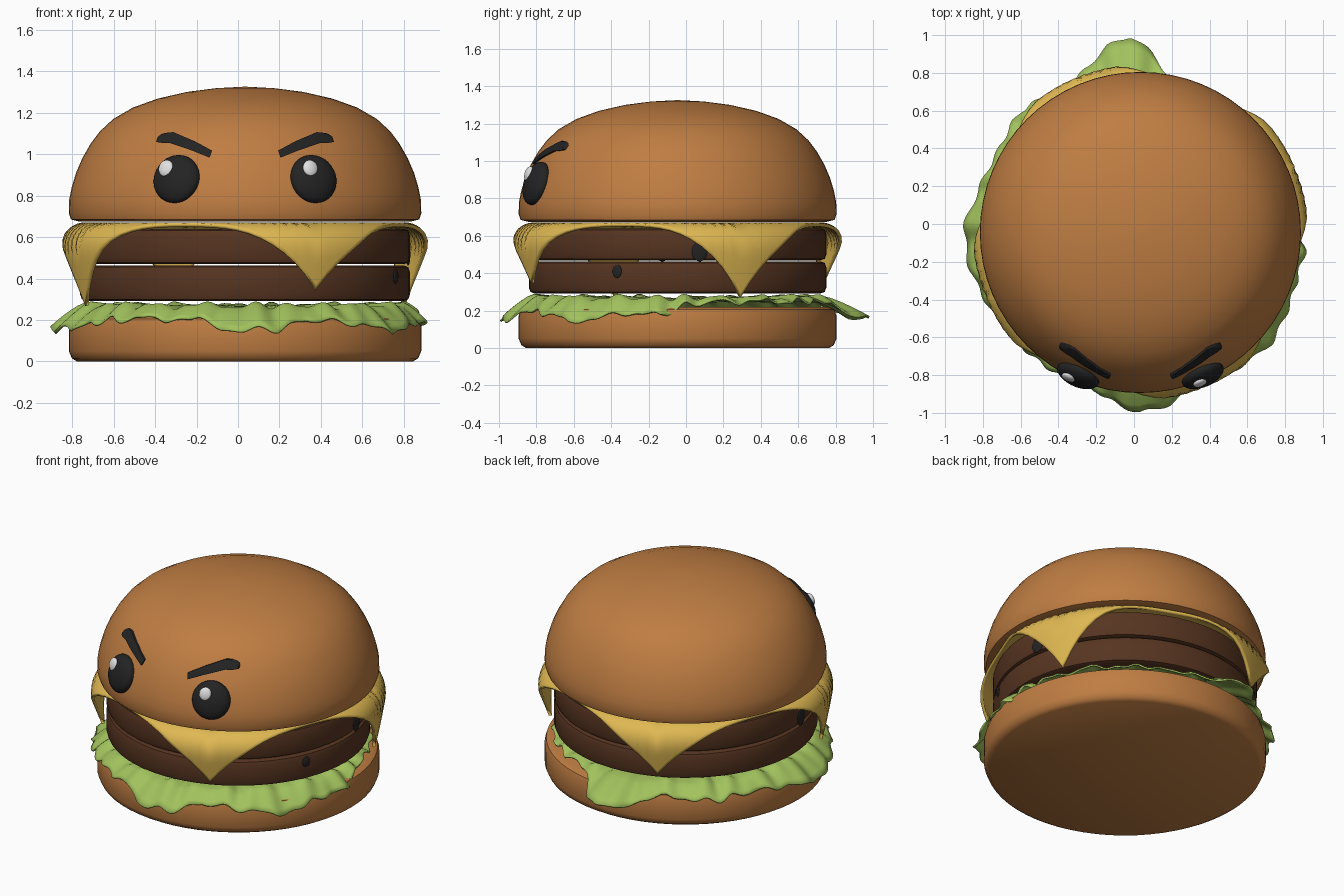
import bpy, bmesh, math
from mathutils import Vector, Matrix

if "Cube" in bpy.data.objects:
    bpy.data.objects.remove(bpy.data.objects["Cube"])

CX, CY = 0.034, -0.045      # burger axis


def material(name, rgb):
    m = bpy.data.materials.new(name)
    m.diffuse_color = (*rgb, 1)
    m.use_nodes = True
    m.node_tree.nodes["Principled BSDF"].inputs["Base Color"].default_value = m.diffuse_color
    return m


BUN = material("toasted bun", (0.52, 0.205, 0.055))
MEAT = material("meat brown", (0.095, 0.035, 0.015))
CHEESE = material("cheese yellow", (0.74, 0.48, 0.085))
LEAF = material("lettuce green", (0.36, 0.54, 0.11))
BLACK = material("black", (0.017, 0.017, 0.017))
WHITE = material("eye white", (0.75, 0.75, 0.75))


def finish(bm, name, mat, angle=40, thickness=0, recalc=True):
    if recalc:
        bmesh.ops.recalc_face_normals(bm, faces=bm.faces)
    me = bpy.data.meshes.new(name)
    bm.to_mesh(me)
    bm.free()
    me.materials.append(mat)
    for p in me.polygons:
        p.use_smooth = True
    me.set_sharp_from_angle(angle=math.radians(angle))
    ob = bpy.data.objects.new(name, me)
    bpy.context.collection.objects.link(ob)
    if thickness:
        mod = ob.modifiers.new("thickness", 'SOLIDIFY')
        mod.thickness = thickness
        mod.offset = 0
    return ob


def ring_surface(rings, close_wrap=True):
    """Join a list of point rings with quads; returns the bmesh and vertices."""
    bm = bmesh.new()
    vs = [[bm.verts.new(p) for p in ring] for ring in rings]
    n = len(rings[0])
    for a, b in zip(vs, vs[1:]):
        for i in range(n if close_wrap else n - 1):
            j = (i + 1) % n
            bm.faces.new((a[i], b[i], b[j], a[j]))
    return bm, vs


def lathe(name, profile, mat, n=64):
    rings = [[(CX + r * math.cos(2 * math.pi * i / n), CY + r * math.sin(2 * math.pi * i / n), z)
              for i in range(n)] for r, z in profile]
    bm, vs = ring_surface(rings)
    bm.faces.new(vs[0])
    bm.faces.new(vs[-1])
    return finish(bm, name, mat)


def lerp_table(table, x):
    for p, q in zip(table, table[1:]):
        if p[0] <= x <= q[0]:
            t = (x - p[0]) / (q[0] - p[0])
            return [a + (b - a) * t for a, b in zip(p[1:], q[1:])]
    return table[-1][1:]


# Buns
TOP = [(.80, .675), (.84, .685), (.85, .715), (.848, .78), (.836, .84), (.815, .91), (.785, .98),
       (.745, 1.05), (.70, 1.11), (.635, 1.17), (.54, 1.225), (.42, 1.268), (.28, 1.3),
       (.14, 1.318), (.01, 1.325)]
lathe("top_bun", TOP, BUN)
lathe("bottom_bun", [(.81, 0), (.835, .015), (.85, .05), (.85, .17), (.84, .205), (.81, .22)], BUN)

# Two patties
for name, z in (("lower_patty", .292), ("upper_patty", .469)):
    lathe(name, [(.765, z), (.787, z + .008), (.795, z + .03), (.795, z + .14),
                 (.787, z + .163), (.765, z + .171)], MEAT)

# Cheese slice: square sheet bent down over the patty rim
A, B, END, CTOP = .77, .11, math.radians(100), .662


def drape(d):
    if d <= A:
        return d, CTOP
    t = min((d - A) / B, END)
    rest = max(0, d - A - B * END)
    return (A + B * math.sin(t) + rest * math.cos(END),
            CTOP - B * (1 - math.cos(t)) - rest * math.sin(END))


def cheese_point(f, i, n):
    phi = 2 * math.pi * i / n                     # corners at multiples of 90 degrees
    c = phi - math.pi / 4
    e = 1 / max(abs(math.cos(c)), abs(math.sin(c)))
    w = (e - 1) / .414
    k = 1.087 if abs(math.cos(phi)) > .707 else 1.017   # two longer corners
    r, z = drape(f * .8 * e * (1 + (k - 1) * w))
    th = phi + math.radians(23.5)
    return CX + r * math.cos(th), CY + r * math.sin(th), z


N = 96
fracs = [.02, .5] + [.62 + .38 * k / 18 for k in range(19)]
bm, vs = ring_surface([[cheese_point(f, i, N) for i in range(N)] for f in fracs])
bm.faces.new(vs[0][::-1])
finish(bm, "cheese_slice", CHEESE, 50, .018)

# Lettuce: (angle, rim radius, rim height), rippled
RIM = [(-90, .95, .15), (-80, .92, .155), (-70, .85, .20), (-55, .88, .19), (-40, .905, .145),
       (-27, .875, .165), (-15, .86, .19), (-6, .875, .175), (3, .82, .23), (15, .80, .25),
       (76, .80, .25), (82, .87, .21), (87, .96, .18), (93, 1.04, .155), (100, 1.0, .16),
       (108, .91, .19), (118, .86, .21), (135, .90, .19), (150, .865, .20), (165, .88, .19),
       (178, .93, .15), (192, .92, .15), (205, .89, .165), (220, .87, .20), (240, .865, .21),
       (255, .87, .20), (263, .92, .16), (270, .95, .15)]


def leaf_point(u, i, n):
    deg = -90 + 360 * i / n
    th = math.radians(deg)
    rim, low = lerp_table(RIM, deg)
    rim += .010 * math.sin(31 * th + 2 * math.sin(3 * th))
    inner = min(.77, rim - .04)
    wave = .013 * math.sin(23 * th + 1.5 * math.sin(5 * th)) + .006 * math.sin(41 * th)
    if u < 1:
        r, z = inner * u, .262 + wave * u ** 3
    else:
        t = u - 1
        r = inner + (rim - inner) * t
        z = .266 + (low - .266) * t ** 1.3 + wave
    return CX + r * math.cos(th), CY + r * math.sin(th), z


N = 288
us = [.02, .6, .8, .9, 1, 1.2, 1.4, 1.6, 1.8, 2]
bm, vs = ring_surface([[leaf_point(u, i, N) for i in range(N)] for u in us])
bm.faces.new(vs[0][::-1])
finish(bm, "lettuce_leaf", LEAF, 60, .01)


# Flattened ball lying on a surface with the given normal
def pebble(name, centre, normal, right_r, up_r, depth, mat, shift=(0, 0, 0)):
    n = Vector(normal).normalized()
    right = Vector((0, 0, 1)).cross(n).normalized()
    up = n.cross(right)
    rot = Matrix((right, up, n)).transposed()
    pos = Vector(centre) + rot @ Vector(shift)
    bm = bmesh.new()
    bmesh.ops.create_uvsphere(bm, u_segments=32, v_segments=16, radius=1)
    bmesh.ops.transform(bm, verts=bm.verts,
                        matrix=Matrix.Translation(pos) @ rot.to_4x4() @ Matrix.Diagonal((right_r, up_r, depth, 1)))
    return finish(bm, name, mat)


def on_bun(dx, z, lift=0):
    """Point on the front of the top bun, dx from the axis."""
    r = lerp_table([(q[1], q[0]) for q in TOP], z)[0] + lift
    return Vector((CX + dx, CY - math.sqrt(r * r - dx * dx), z))


# Face: eyes, highlights and slanted brows
for side, label in ((-1, "left"), (1, "right")):
    c = on_bun(side * .33, .88)
    n = Vector((c.x - CX, c.y - CY, 0)).normalized() + Vector((0, 0, .3))
    pebble(label + "_eye", c, n, .118, .12, .055, BLACK)
    pebble(label + "_eye_highlight", c, n, .038, .042, .018, WHITE,
           (-.042 if side < 0 else -.03, .04, .045))
    brow = [(0, .165, 1.0, .017), (.35, .25, 1.04, .022), (.75, .355, 1.08, .026),
            (.93, .405, 1.078, .023), (1, .425, 1.072, .012)]
    rings = []
    for k in range(21):
        dx, z, h = lerp_table(brow, k / 20)
        rings.append([on_bun(side * (dx + s * h * .35), z - s * h, lift)
                      for s, lift in ((-1, -.012), (-1, .012), (0, .016), (1, .012), (1, -.012))])
    bm, vs = ring_surface(rings)
    bm.faces.new(vs[0])
    bm.faces.new(vs[-1])
    finish(bm, label + "_brow", BLACK)

# Char spots on the patties: angle, height, half width, half height
for k, (deg, z, w, h) in enumerate(((-24, .41, .026, .035), (8.5, .515, .042, .052), (186, .515, .042, .052))):
    d = Vector((math.cos(math.radians(deg)), math.sin(math.radians(deg)), 0))
    pebble(f"char_spot_{k + 1}", Vector((CX, CY, z)) + d * .795, d, w, h, .009, BLACK)
